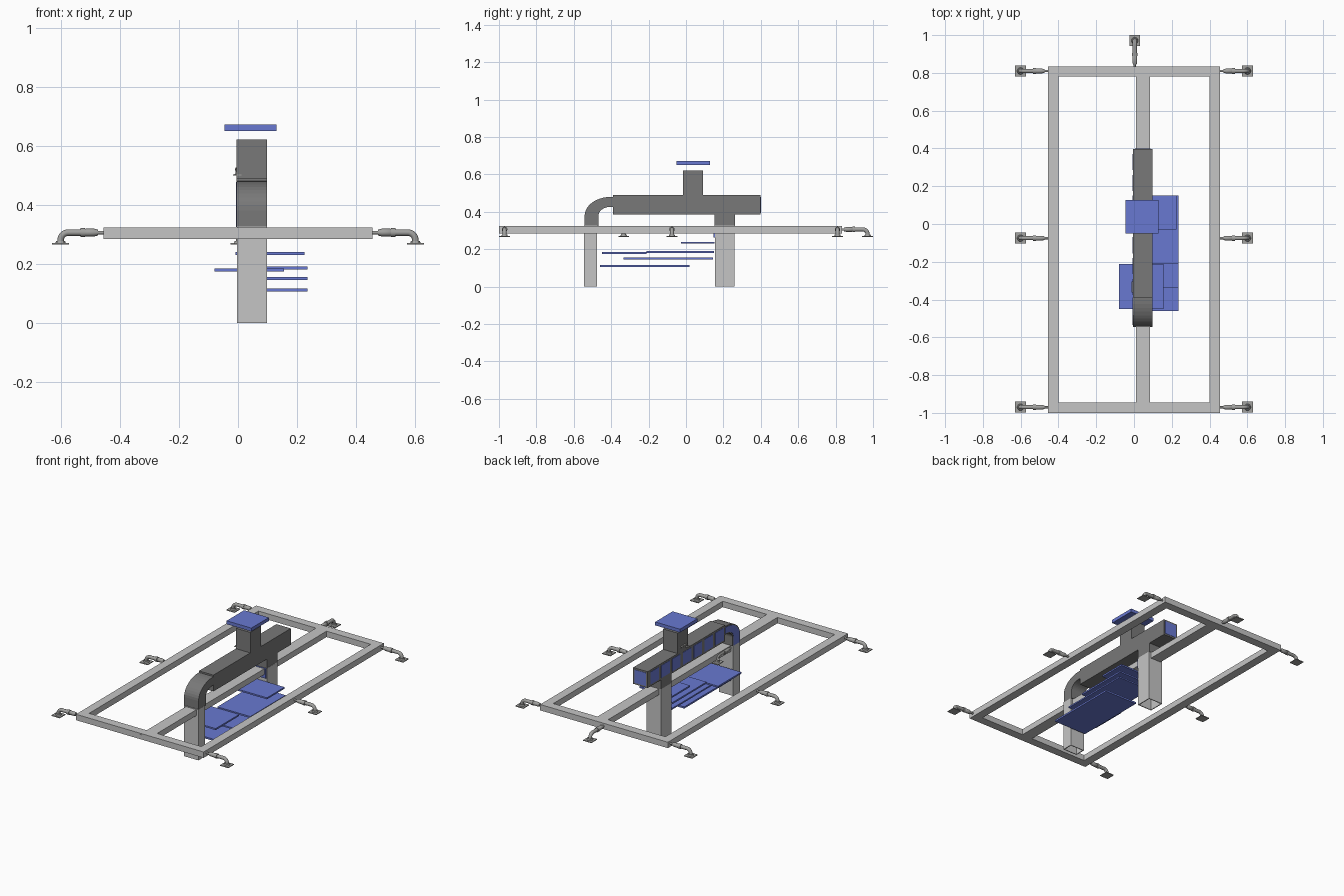
import bpy, bmesh, math
from mathutils import Vector, Matrix

if "Cube" in bpy.data.objects:
    bpy.data.objects.remove(bpy.data.objects["Cube"])


def mat(name, c):
    m = bpy.data.materials.new(name)
    m.diffuse_color = (*c, 1)
    m.use_nodes = True
    m.node_tree.nodes["Principled BSDF"].inputs["Base Color"].default_value = m.diffuse_color
    return m


LIGHT = mat("light_grey", (0.56, 0.56, 0.56))
DARK = mat("dark_grey", (0.19, 0.19, 0.19))
BLUE = mat("blue", (0.14, 0.19, 0.64))
STEEL = mat("steel", (0.36, 0.36, 0.35))


def finish(name, bm, m):
    bmesh.ops.recalc_face_normals(bm, faces=bm.faces)
    me = bpy.data.meshes.new(name)
    bm.to_mesh(me)
    bm.free()
    me.materials.append(m)
    ob = bpy.data.objects.new(name, me)
    bpy.context.collection.objects.link(ob)
    return ob


def add_box(bm, x, y, z):
    c = [(a[0] + a[1]) / 2 for a in (x, y, z)]
    s = [a[1] - a[0] for a in (x, y, z)]
    bmesh.ops.create_cube(bm, size=1, matrix=Matrix.Translation(c) @ Matrix.Diagonal((*s, 1)))


def box(name, m, x, y, z):
    bm = bmesh.new()
    add_box(bm, x, y, z)
    return finish(name, bm, m)


def hollow_post(name, m, x, y, z, t=0.005):
    """Square tube, open at the bottom and top."""
    bm = bmesh.new()
    add_box(bm, (x[0], x[0] + t), y, z)
    add_box(bm, (x[1] - t, x[1]), y, z)
    add_box(bm, (x[0] + t, x[1] - t), (y[0], y[0] + t), z)
    add_box(bm, (x[0] + t, x[1] - t), (y[1] - t, y[1]), z)
    return finish(name, bm, m)


def extrude_yz(name, m, pts, x0, x1):
    """Outline in the yz plane extruded along x."""
    bm = bmesh.new()
    f = bm.faces.new([bm.verts.new((x0, y, z)) for y, z in pts])
    r = bmesh.ops.extrude_face_region(bm, geom=[f])
    bmesh.ops.translate(bm, vec=(x1 - x0, 0, 0),
                        verts=[v for v in r["geom"] if isinstance(v, bmesh.types.BMVert)])
    return finish(name, bm, m)


def tube(bm, path, n=14):
    """Round tube along (x, z, radius, angle) stations in the xz plane."""
    rings = []
    for x, z, r, a in path:
        u = Vector((math.sin(a), 0, math.cos(a)))
        rings.append([bm.verts.new(Vector((x, 0, z)) + r * (u * math.cos(t) + Vector((0, 1, 0)) * math.sin(t)))
                      for t in (2 * math.pi * i / n for i in range(n))])
    for a, b in zip(rings, rings[1:]):
        for i in range(n):
            bm.faces.new((a[i], a[(i + 1) % n], b[(i + 1) % n], b[i]))
    bm.faces.new(rings[0])
    bm.faces.new(rings[-1])


# Frame: outer rectangle and off-centre spine
Z = (0.285, 0.323)
for s, n in ((-1, "left"), (1, "right")):
    box(f"frame_rail_{n}", LIGHT, sorted((s * 0.455, s * 0.40)), (-1, 0.835), Z)
box("frame_front", LIGHT, (-0.40, 0.40), (-1, -0.945), Z)
box("frame_back", LIGHT, (-0.40, 0.40), (0.78, 0.835), Z)
box("frame_spine", LIGHT, (0.01, 0.085), (-0.945, 0.78), Z)

# Posts
PX = (-0.004, 0.099)
hollow_post("front_post", LIGHT, PX, (-0.545, -0.475), (0, 0.327))
hollow_post("back_post", LIGHT, PX, (0.155, 0.26), (0, 0.327))

# Dark duct: main run, chimney, drop and elbow
DX = (-0.005, 0.098)
box("duct_run", DARK, DX, (-0.39, 0.398), (0.385, 0.49))
box("duct_chimney", DARK, DX, (-0.015, 0.092), (0.49, 0.622))
box("duct_drop", DARK, DX, (0.153, 0.262), (0.325, 0.385))


def elbow(oy, oz, iy, iz):
    """Quarter-bend outline between an outer and an inner arc."""
    A = [math.pi / 2 * i / 10 for i in range(11)]
    outer = [(-0.40 - oy * math.sin(a), 0.38 + oz * math.cos(a)) for a in A]
    inner = [(-0.40 - iy * math.sin(a), 0.38 + iz * math.cos(a)) for a in reversed(A)]
    return ([(-0.39, 0.38 + oz)] + outer + [(-0.40 - oy, 0.325), (-0.40 - iy, 0.325)]
            + inner + [(-0.39, 0.38 + iz)])


ob = extrude_yz("duct_elbow", DARK, elbow(0.142, 0.10, 0.068, 0.047), *DX)

# Blue panels on the open side of the duct, its end and the back post
extrude_yz("elbow_panel", BLUE, elbow(0.135, 0.093, 0.075, 0.054), -0.007, -0.004)
bm = bmesh.new()
for i in range(7):
    y = -0.375 + i * 0.11
    add_box(bm, (-0.007, -0.004), (y, y + 0.085), (0.397, 0.478))
finish("duct_side_panels", bm, BLUE)
box("duct_end_panel", BLUE, (0.006, 0.088), (0.396, 0.40), (0.395, 0.48))
box("post_panel", BLUE, (0.02, 0.095), (0.146, 0.156), (0.262, 0.325))

# Floating trays: x, y, z ranges
for n, x, y, z in (("top_cap", (-0.046, 0.13), (-0.05, 0.128), (0.65, 0.672)),
                   ("tray_upper", (-0.009, 0.226), (-0.028, 0.152), (0.23, 0.24)),
                   ("tray_middle", (0, 0.235), (-0.21, 0.15), (0.181, 0.191)),
                   ("tray_side", (-0.08, 0.156), (-0.45, -0.212), (0.174, 0.184)),
                   ("tray_lower", (0, 0.235), (-0.335, 0.144), (0.146, 0.155)),
                   ("tray_bottom", (0, 0.235), (-0.46, 0.018), (0.106, 0.117))):
    box(n, BLUE, x, y, z)

# Foot fitting: stem, valve, pipe, elbow and square pad; local +x points outward
bm = bmesh.new()
tube(bm, [(-0.01, 0, 0.006, 0), (0.03, 0, 0.006, 0)])
tube(bm, [(0.016, 0, 0.010, 0), (0.028, 0, 0.013, 0), (0.058, 0, 0.013, 0), (0.062, 0, 0.010, 0)])
tube(bm, [(0.06, 0, 0.015, 0), (0.075, 0, 0.015, 0)])
R = 0.026
bend = [(0.116 + R * math.sin(a), R * math.cos(a) - R, 0.011, a)
        for a in (math.pi / 2 * i / 8 for i in range(9))]
tube(bm, [(0.07, 0, 0.011, 0)] + bend + [(0.142, -0.036, 0.011, math.pi / 2)])
tube(bm, [(0.142, -0.028, 0.015, math.pi / 2), (0.142, -0.036, 0.018, math.pi / 2)])
add_box(bm, (0.113, 0.171), (-0.029, 0.029), (-0.041, -0.036))
foot = finish("foot_back", bm, STEEL)
foot.data.shade_smooth()
bpy.context.view_layer.objects.active = foot
foot.select_set(True)
bpy.ops.object.shade_smooth_by_angle(angle=math.radians(40))


def place(ob, loc, turn, size=1):
    ob.location = loc
    ob.rotation_euler = (0, 0, turn)
    ob.scale = (size,) * 3


H = math.pi / 2
place(foot, (0.004, 0.829, 0.306), H)
spots = [(f"foot_{n}_{i}", (s * 0.459, y, 0.306), t, 1)
         for s, n, t in ((1, "right", 0), (-1, "left", math.pi))
         for i, y in enumerate((-0.97, -0.075, 0.81))]
spots += [("foot_on_post", (0.015, -0.475, 0.306), H, 1),
          ("chimney_fitting", (-0.003, 0.07, 0.52), -H, 0.5)]
for n, loc, t, s in spots:
    o = bpy.data.objects.new(n, foot.data)
    bpy.context.collection.objects.link(o)
    place(o, loc, t, s)

# Round port on the front rail
bm = bmesh.new()
bmesh.ops.create_cone(bm, cap_ends=True, segments=20, radius1=0.012, radius2=0.012, depth=0.004,
                      matrix=Matrix.Translation((0.005, -0.999, 0.305)) @ Matrix.Rotation(H, 4, 'X'))
finish("front_port", bm, LIGHT)
